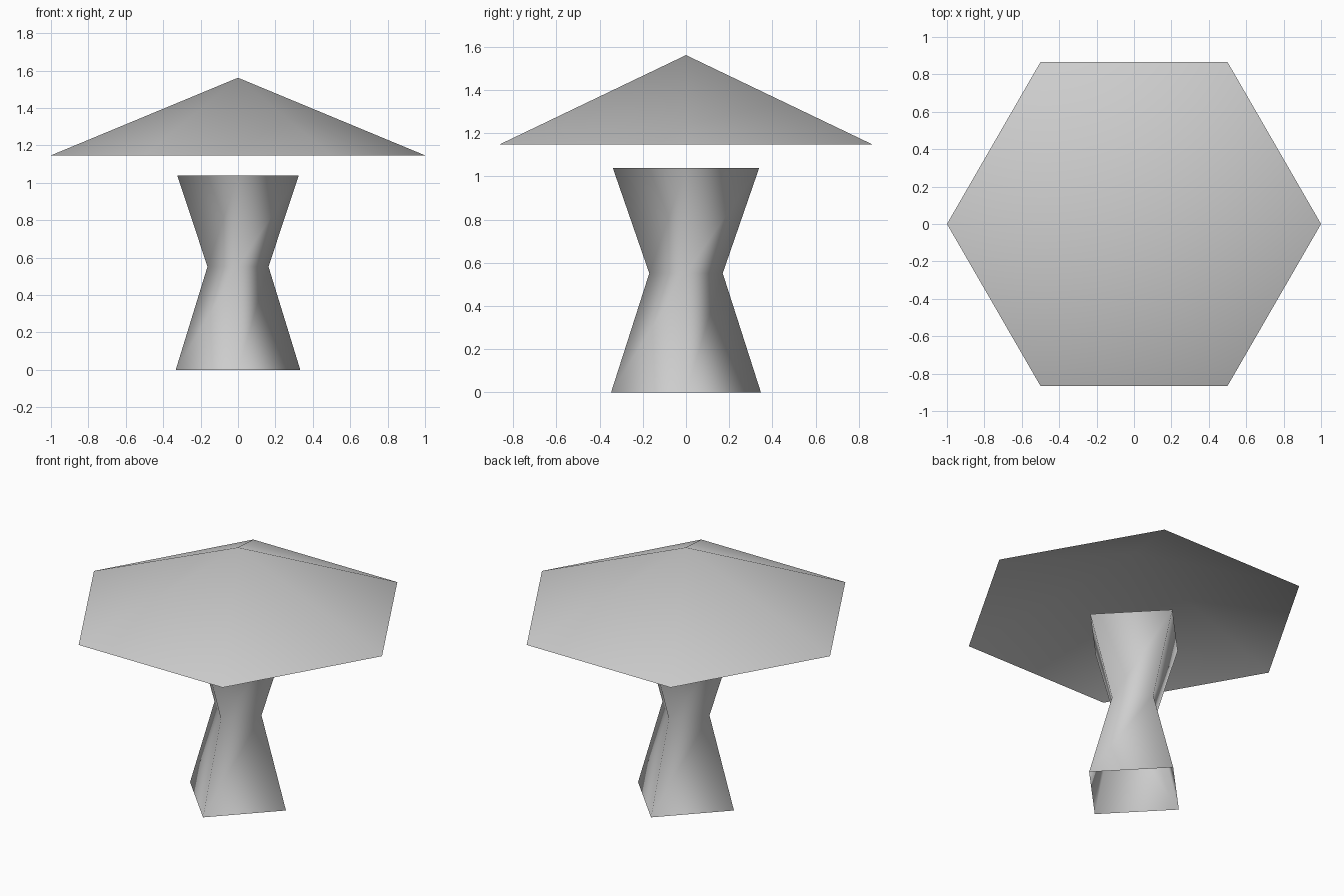
import bpy
import bmesh
from math import cos, sin, tau

# Remove the default cube
cube = bpy.data.objects.get("Cube")
if cube:
    bpy.data.objects.remove(cube, do_unlink=True)

# Single grey material
GREY = (0.62, 0.62, 0.62, 1.0)
grey = bpy.data.materials.new("plain_grey")
grey.use_nodes = True
grey.diffuse_color = GREY
grey.node_tree.nodes["Principled BSDF"].inputs["Base Color"].default_value = GREY


def open_shell(name, sides, rings, apex=None):
    """Loft rings of (x radius, y radius, z) into an open, smooth shell."""
    bm = bmesh.new()
    angles = [tau * i / sides for i in range(sides)]
    loops = [[bm.verts.new((rx * cos(a), ry * sin(a), z)) for a in angles]
             for rx, ry, z in rings]
    for low, high in zip(loops, loops[1:]):
        for i in range(sides):
            j = (i + 1) % sides
            bm.faces.new((low[i], low[j], high[j], high[i]))
    if apex is not None:
        tip = bm.verts.new((0, 0, apex))
        for i in range(sides):
            bm.faces.new((loops[-1][i], loops[-1][(i + 1) % sides], tip))
    for face in bm.faces:
        face.smooth = True
    mesh = bpy.data.meshes.new(name)
    bm.to_mesh(mesh)
    bm.free()
    mesh.materials.append(grey)
    obj = bpy.data.objects.new(name, mesh)
    bpy.context.collection.objects.link(obj)
    return obj


# Four-sided hourglass stem, open at both ends
open_shell("stem", 4, [(0.333, 0.347, 0.0),
                       (0.163, 0.17, 0.552),
                       (0.325, 0.339, 1.04)])

# Shallow six-sided cap, floating above the stem and open below
open_shell("cap", 6, [(1.0, 1.0, 1.147)], apex=1.562)
